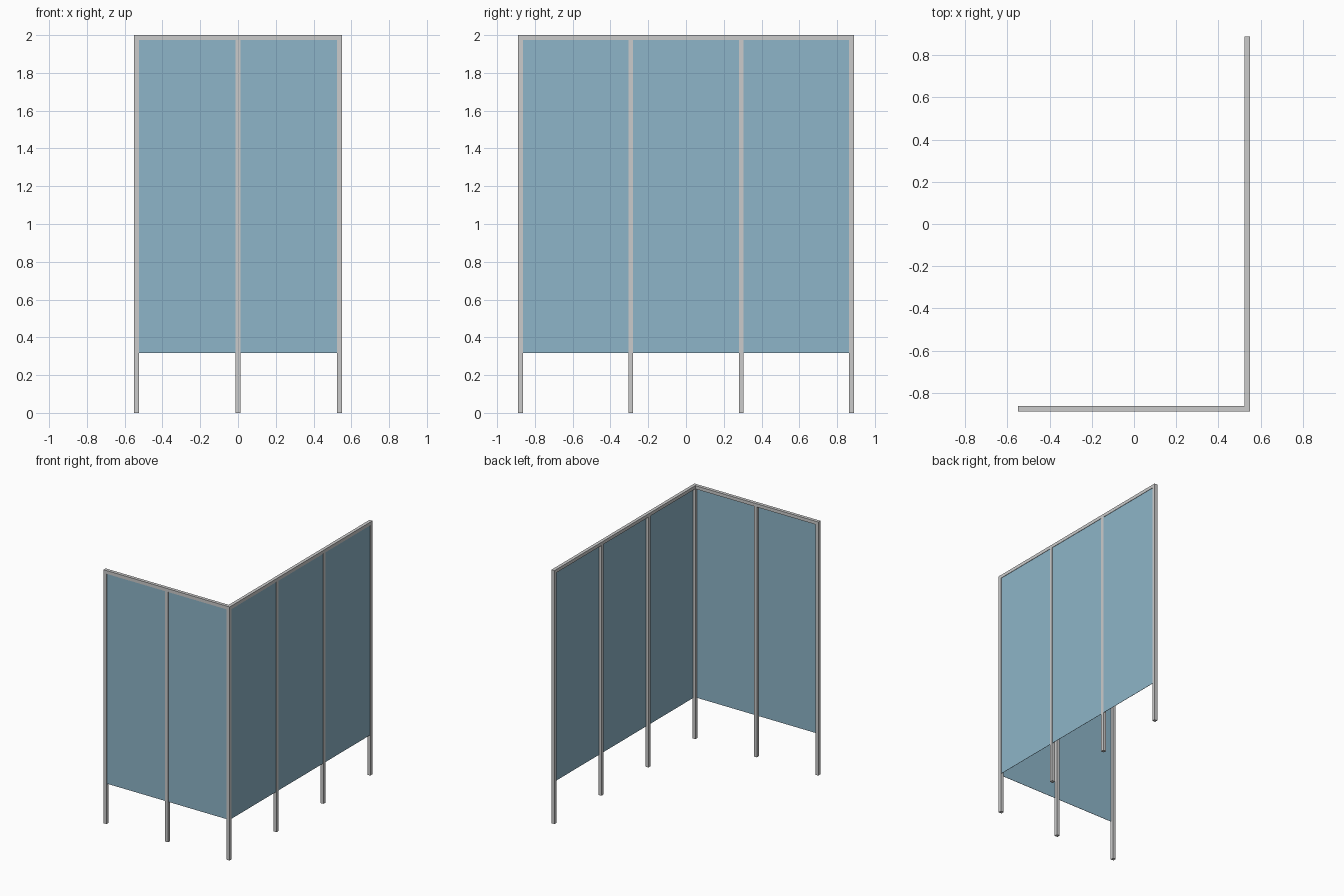
import bpy

if "Cube" in bpy.data.objects:
    bpy.data.objects.remove(bpy.data.objects["Cube"])

T = 0.026            # square tube width
HX, HY, H = 0.55, 0.89, 2.0
PANEL_BOTTOM = 0.318
INSET = 0.003        # panel sits just behind the outer face
THICK = 0.002

panel_mat = bpy.data.materials.new("panel_blue")
panel_mat.diffuse_color = (0.27, 0.46, 0.58, 1)
panel_mat.use_nodes = True
panel_mat.node_tree.nodes["Principled BSDF"].inputs["Base Color"].default_value = panel_mat.diffuse_color


def box(name, lo, hi, mat=None):
    bpy.ops.mesh.primitive_cube_add(size=1)
    ob = bpy.context.object
    ob.name = name
    ob.location = [(a + b) / 2 for a, b in zip(lo, hi)]
    ob.scale = [b - a for a, b in zip(lo, hi)]
    if mat:
        ob.data.materials.append(mat)
    return ob


def post(name, x, y):
    return box(name, (x - T / 2, y - T / 2, 0), (x + T / 2, y + T / 2, H - T))


cx, cy = HX - T / 2, HY - T / 2

# Front wing posts (last one is the shared corner post)
for i in range(3):
    post("corner_post" if i == 2 else "front_post", -cx + i * cx, -cy)

# Side wing posts
for i in range(1, 4):
    post("side_post", cx, -cy + i * 2 * cy / 3)

# Top rails
box("front_top_rail", (-HX, -HY, H - T), (HX, -HY + T, H))
box("side_top_rail", (HX - T, -HY + T, H - T), (HX, HY, H))

# Panel bays between the posts
for i in range(2):
    x0 = -cx + i * cx
    box("front_panel", (x0 + T / 2, -HY + INSET, PANEL_BOTTOM),
        (x0 + cx - T / 2, -HY + INSET + THICK, H - T), panel_mat)
for i in range(3):
    y0 = -cy + i * 2 * cy / 3
    box("side_panel", (HX - INSET - THICK, y0 + T / 2, PANEL_BOTTOM),
        (HX - INSET, y0 + 2 * cy / 3 - T / 2, H - T), panel_mat)
